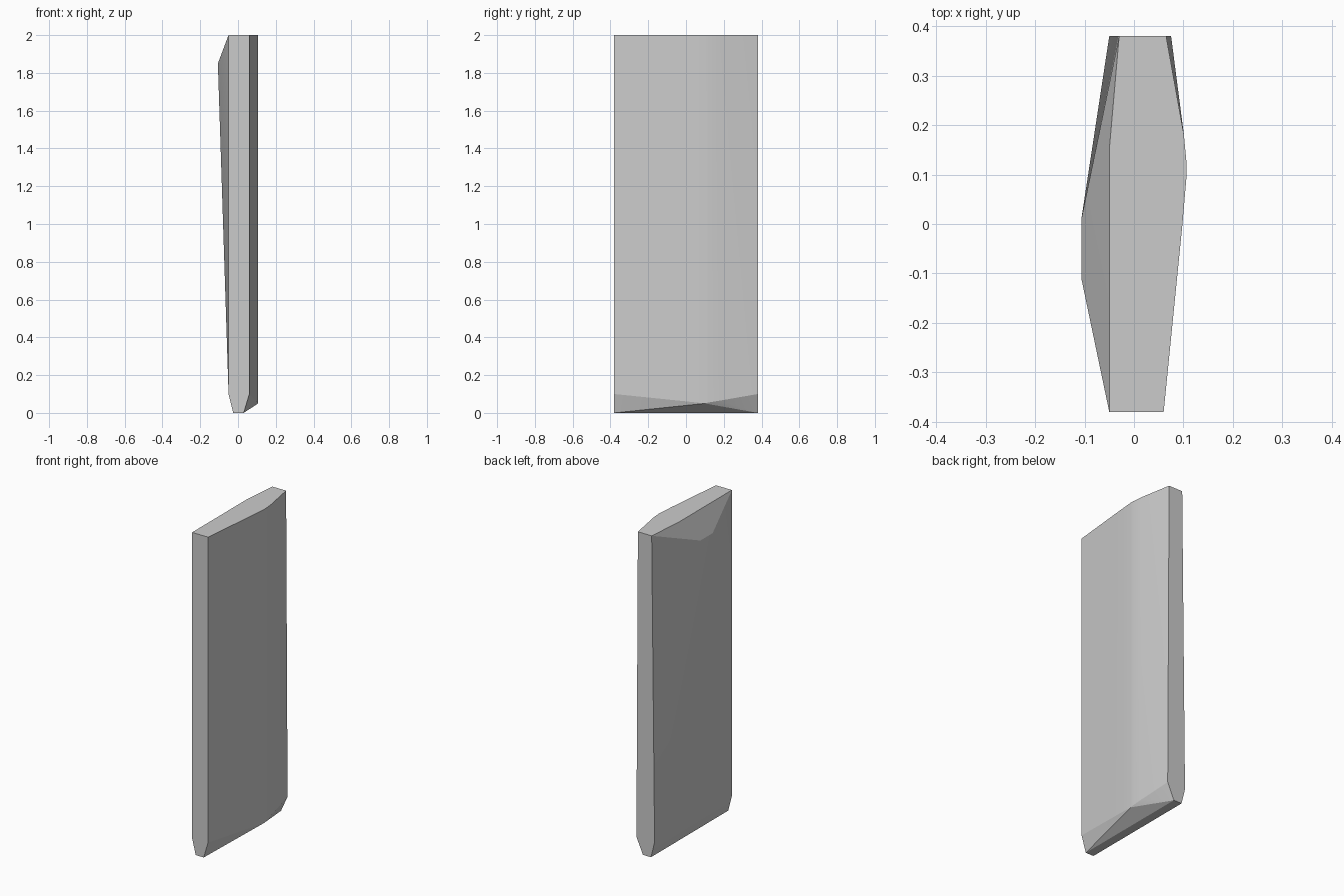
import bpy, bmesh, math

if "Cube" in bpy.data.objects:
    bpy.data.objects.remove(bpy.data.objects["Cube"])

# Faceted slab: the convex skin around a few guiding outlines
top_outline = [(-0.05, -0.38), (0.06, -0.38), (0.098, 0.0), (0.1065, 0.10),
               (0.1065, 0.12), (0.101, 0.18), (0.065, 0.38), (-0.03, 0.38), (-0.05, 0.15)]
points = [(x, y, 2.0) for x, y in top_outline]

# Lower shoulder, where the sides start tapering to the foot
points += [(-0.05, -0.38, 0.1), (0.06, -0.38, 0.1),
           (0.098, 0.0, 0.061), (0.1065, 0.10, 0.05), (0.1065, 0.12, 0.055),
           (0.101, 0.18, 0.065), (0.075, 0.38, 0.1), (-0.05, 0.38, 0.1)]

# Narrow foot
points += [(x, y, 0.0) for x in (-0.025, 0.03) for y in (-0.38, 0.38)]

# Bulge high on the left face
points += [(-0.1065, y, 1.85) for y in (-0.11, 0.01)]

bm = bmesh.new()
for p in points:
    bm.verts.new(p)
hull = bmesh.ops.convex_hull(bm, input=bm.verts[:])
loose = [v for v in bm.verts if not v.link_faces]
bmesh.ops.delete(bm, geom=loose, context='VERTS')
bmesh.ops.dissolve_limit(bm, angle_limit=math.radians(0.3),
                         verts=bm.verts[:], edges=bm.edges[:])
bmesh.ops.recalc_face_normals(bm, faces=bm.faces[:])

mesh = bpy.data.meshes.new("stone_slab")
bm.to_mesh(mesh)
bm.free()
slab = bpy.data.objects.new("stone_slab", mesh)
bpy.context.collection.objects.link(slab)

# Soft shading over the shallow bends, crisp outer edges
bpy.context.view_layer.objects.active = slab
slab.select_set(True)
bpy.ops.object.shade_smooth_by_angle(angle=math.radians(15))
